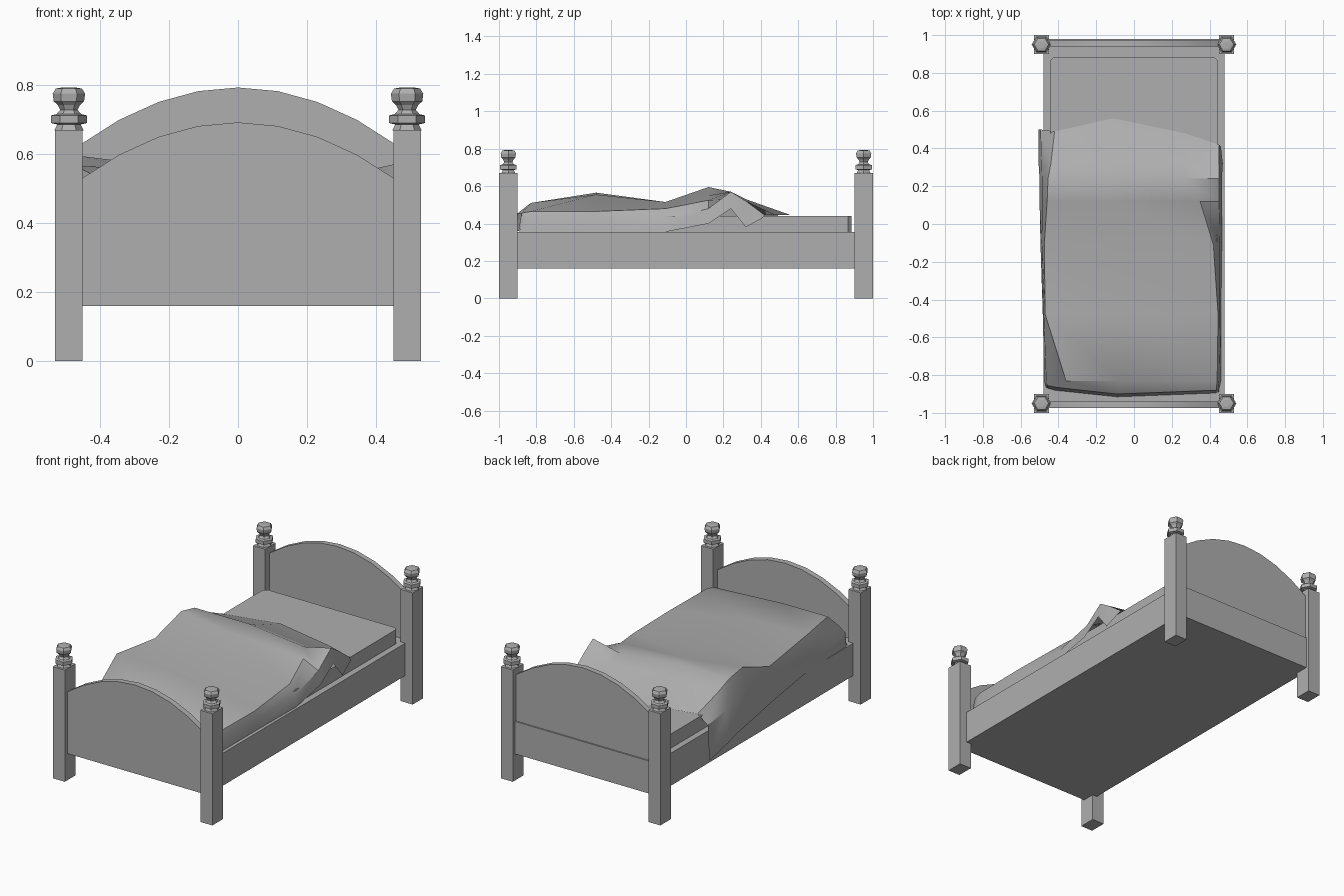
import bpy, bmesh, math

if "Cube" in bpy.data.objects:
    bpy.data.objects.remove(bpy.data.objects["Cube"])

# Mid grey shared by all parts
GREY = bpy.data.materials.new("grey")
GREY.diffuse_color = (.43, .43, .43, 1)
GREY.use_nodes = True
GREY.node_tree.nodes["Principled BSDF"].inputs["Base Color"].default_value = GREY.diffuse_color


def make_object(name, verts, faces, smooth=False):
    mesh = bpy.data.meshes.new(name)
    mesh.from_pydata(verts, [], faces)
    mesh.materials.append(GREY)
    bm = bmesh.new()
    bm.from_mesh(mesh)
    bmesh.ops.recalc_face_normals(bm, faces=bm.faces)
    bm.to_mesh(mesh)
    bm.free()
    ob = bpy.data.objects.new(name, mesh)
    bpy.context.collection.objects.link(ob)
    if smooth:
        bpy.ops.object.select_all(action='DESELECT')
        ob.select_set(True)
        bpy.context.view_layer.objects.active = ob
        bpy.ops.object.shade_smooth_by_angle(angle=math.radians(32))
    return ob


def prism(name, outline, axis, lo, hi, smooth=False):
    """Extrude a 2D outline along y or z."""
    n = len(outline)
    if axis == 'Y':
        verts = [(a, t, b) for t in (lo, hi) for a, b in outline]
    else:
        verts = [(a, b, t) for t in (lo, hi) for a, b in outline]
    faces = [tuple(range(n)), tuple(range(n, 2 * n))]
    faces += [(i, (i + 1) % n, n + (i + 1) % n, n + i) for i in range(n)]
    return make_object(name, verts, faces, smooth)


def rect(x0, x1, y0, y1):
    return [(x0, y0), (x1, y0), (x1, y1), (x0, y1)]


def lathe(name, profile, x, y, sides=6):
    verts, faces = [], []
    for r, z in profile:
        for i in range(sides):
            a = 2 * math.pi * i / sides
            verts.append((x + r * math.cos(a), y + r * math.sin(a), z))
    for k in range(len(profile) - 1):
        for i in range(sides):
            j = (i + 1) % sides
            faces.append((k * sides + i, k * sides + j,
                          (k + 1) * sides + j, (k + 1) * sides + i))
    faces += [tuple(range(sides)), tuple(range(len(verts) - sides, len(verts)))]
    return make_object(name, verts, faces)


# Posts with turned hexagonal finials
FINIAL = [(.043, .668), (.034, .686), (.052, .690), (.052, .712), (.036, .716),
          (.025, .728), (.032, .742), (.044, .753), (.047, .775), (.038, .790),
          (.020, .793)]
for sy, end in ((-1, "front"), (1, "back")):
    for sx, side in ((-1, "left"), (1, "right")):
        x, y = sx * .49, sy * .95
        prism(f"{end}_{side}_post", rect(x - .04, x + .04, y - .05, y + .05), 'Z', 0, .67)
        lathe(f"{end}_{side}_finial", FINIAL, x, y)


# Arched head and foot boards
def arched_board(name, peak, y0, y1):
    xs = [.46 - .115 * i for i in range(9)]
    arch = [(x, peak - .16 * (x / .45) ** 2) for x in xs]
    prism(name, [(-.46, .16), (.46, .16)] + arch, 'Y', y0, y1, smooth=True)


arched_board("footboard", .692, -.975, -.94)
arched_board("headboard", .793, .94, .972)

# Bed frame
prism("bed_frame", rect(-.48, .48, -.97, .98), 'Z', .16, .355)

# Mattress with clipped corners
mx, y0, y1, c = .443, -.86, .885, .02
prism("mattress", [(-mx + c, y0), (mx - c, y0), (mx, y0 + c), (mx, y1 - c),
                   (mx - c, y1), (-mx + c, y1), (-mx, y1 - c), (-mx, y0 + c)],
      'Z', .34, .44)

# Rumpled blanket: each row runs left hem to right hem as (x, z) pairs
ROWS = [
    (.50, [(-.505, .19), (-.495, .40), (-.42, .445), (-.11, .445), (.27, .445), (.45, .445), (.46, .43)]),
    (.32, [(-.505, .23), (-.49, .42), (-.44, .52), (-.10, .53), (.27, .49), (.45, .52), (.47, .38)]),
    (.24, [(-.50, .25), (-.487, .45), (-.455, .57), (-.10, .57), (.27, .53), (.45, .57), (.465, .48)]),
    (.12, [(-.50, .27), (-.486, .46), (-.46, .595), (-.10, .55), (.35, .525), (.45, .48), (.465, .40)]),
    (-.11, [(-.495, .31), (-.488, .44), (-.475, .515), (-.10, .515), (.42, .48), (.455, .42), (.465, .355)]),
    (-.48, [(-.483, .355), (-.478, .47), (-.47, .565), (-.10, .555), (.445, .465), (.455, .42), (.46, .355)]),
    (-.83, [(-.475, .355), (-.465, .44), (-.36, .51), (-.07, .51), (.44, .465), (.45, .44), (.46, .355)]),
    (-.885, [(-.47, .355), (-.46, .43), (-.41, .455), (-.09, .455), (.435, .455), (.445, .43), (.45, .355)]),
    (-.90, [(-.465, .355), (-.455, .36), (-.42, .36), (-.09, .36), (.43, .36), (.44, .36), (.45, .355)]),
]
HEAD_SHIFT = [0, 0, -.01, .06, -.02, -.08, -.09]
FOOT_SHIFT = [.035, .03, .02, -.015, .005, .01, .01]
verts = []
for r, (y, row) in enumerate(ROWS):
    for k, (x, z) in enumerate(row):
        dy = HEAD_SHIFT[k] if r == 0 else FOOT_SHIFT[k] if r >= len(ROWS) - 2 else 0
        verts.append((x, y + dy, z))
n = len(HEAD_SHIFT)
faces = [(r * n + k, (r + 1) * n + k, (r + 1) * n + k + 1, r * n + k + 1)
         for r in range(len(ROWS) - 1) for k in range(n - 1)]
make_object("blanket", verts, faces, smooth=True)
